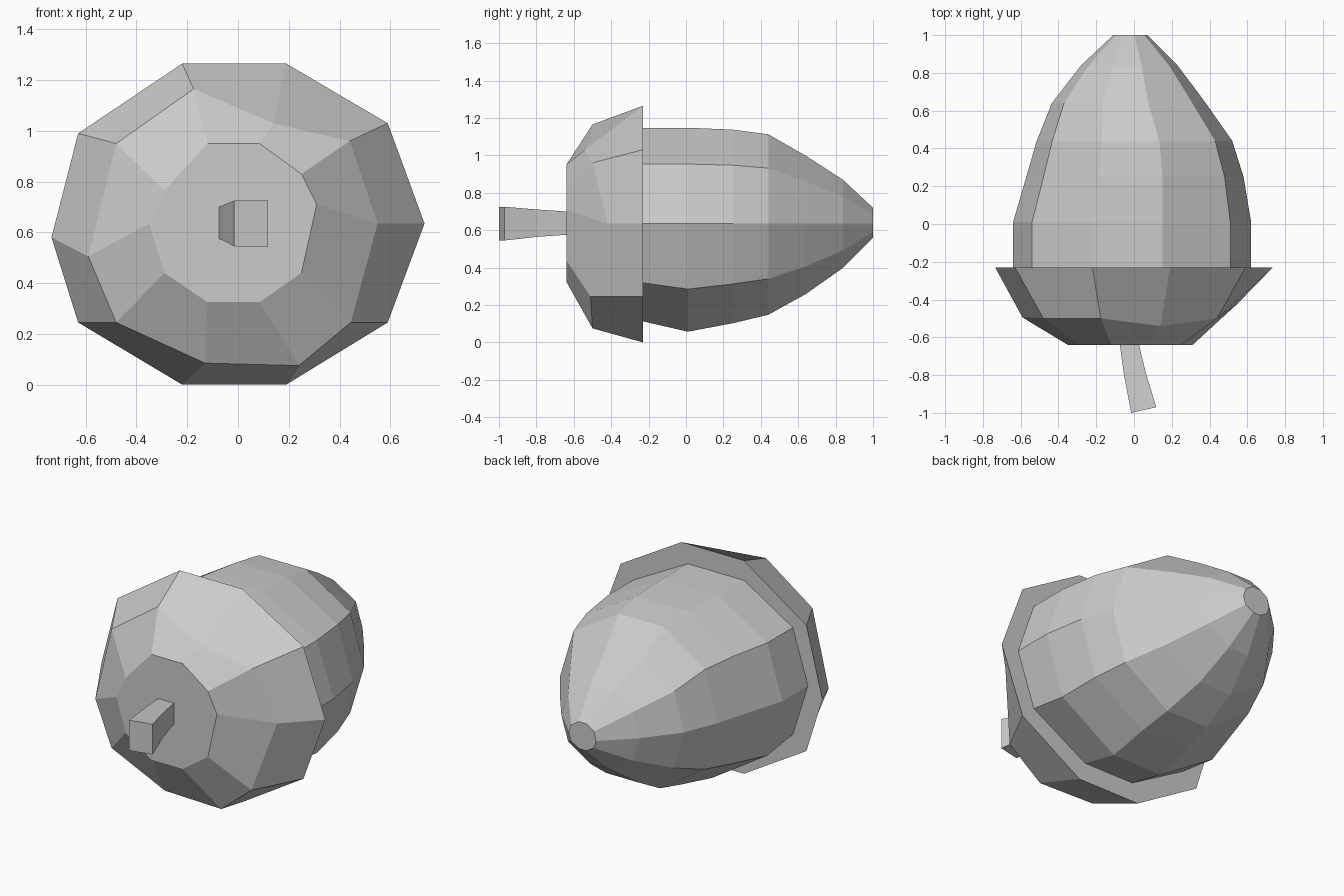
import bpy, bmesh


def loft(name, rings, cap_start=False, cap_end=False):
    """Skin a list of equal-length closed point rings."""
    bm = bmesh.new()
    loops = [[bm.verts.new(p) for p in ring] for ring in rings]
    n = len(loops[0])
    for a, b in zip(loops, loops[1:]):
        for i in range(n):
            j = (i + 1) % n
            bm.faces.new((a[i], a[j], b[j], b[i]))
    if cap_start:
        bm.faces.new(loops[0])
    if cap_end:
        bm.faces.new(loops[-1])
    bmesh.ops.recalc_face_normals(bm, faces=bm.faces)
    mesh = bpy.data.meshes.new(name)
    bm.to_mesh(mesh)
    bm.free()
    obj = bpy.data.objects.new(name, mesh)
    bpy.context.collection.objects.link(obj)
    return obj


def at_y(y, points):
    return [(x, y, z) for x, z in points]


CX, CZ = -0.01, 0.635

# Nut: ten-sided section, stretched to left, right, bottom, top extents per ring
section = [(-0.22, 1.15), (0.15, 1.15), (0.51, 0.955), (0.62, 0.635), (0.51, 0.32),
           (0.15, 0.115), (-0.18, 0.115), (-0.54, 0.32), (-0.64, 0.635), (-0.54, 0.955)]
stations = [(-0.23, -0.64, 0.62, 0.115, 1.15), (0.01, -0.64, 0.62, 0.06, 1.15),
            (0.25, -0.57, 0.58, 0.105, 1.14), (0.44, -0.515, 0.52, 0.15, 1.115),
            (0.64, -0.435, 0.38, 0.26, 1.0), (0.84, -0.28, 0.23, 0.40, 0.87),
            (1.0, -0.11, 0.07, 0.56, 0.72)]


def nut_ring(y, left, right, low, high):
    mx = CX + (left + right + 0.02) / 2
    ring = []
    for x, z in section:
        u = (x - CX) / 0.63
        v = (z - CZ) / 0.5175
        half_z = (high - CZ) if v > 0 else (CZ - low)
        ring.append((mx + u * (right - left) / 2, y, CZ + v * half_z))
    return ring


nut_rings = [nut_ring(*s) for s in stations]
loft("nut", nut_rings, cap_end=True)

# Cap: closed front, flaring sides and a flat rim meeting the nut
cap_front = at_y(-0.64, [(-0.12, 0.95), (0.085, 0.95), (0.25, 0.83), (0.31, 0.71), (0.25, 0.44),
                         (0.085, 0.325), (-0.12, 0.325), (-0.29, 0.44), (-0.35, 0.635), (-0.29, 0.765)])
cap_mid = [(-0.175, -0.5, 1.165), (0.14, -0.54, 1.03), (0.44, -0.5, 0.96), (0.55, -0.42, 0.635),
           (0.445, -0.51, 0.245), (0.24, -0.5, 0.075), (-0.13, -0.5, 0.085), (-0.48, -0.5, 0.245),
           (-0.59, -0.495, 0.505), (-0.48, -0.5, 0.95)]
cap_rim = at_y(-0.23, [(-0.22, 1.265), (0.19, 1.265), (0.59, 1.03), (0.735, 0.635), (0.59, 0.245),
                       (0.19, 0.0), (-0.22, 0.0), (-0.63, 0.245), (-0.735, 0.58), (-0.63, 0.99)])
loft("cap", [cap_front, cap_mid, cap_rim, nut_rings[0]], cap_start=True)

# Stem: bent square bar, widening towards its free end
stem = []
for x0, y0, x1, y1, z0, z1 in [(-0.075, -0.64, 0.027, -0.64, 0.575, 0.70),
                               (-0.053, -0.80, 0.063, -0.79, 0.565, 0.71),
                               (-0.015, -1.0, 0.118, -0.97, 0.545, 0.725)]:
    stem.append([(x0, y0, z0), (x1, y1, z0), (x1, y1, z1), (x0, y0, z1)])
loft("stem", stem, cap_end=True)
